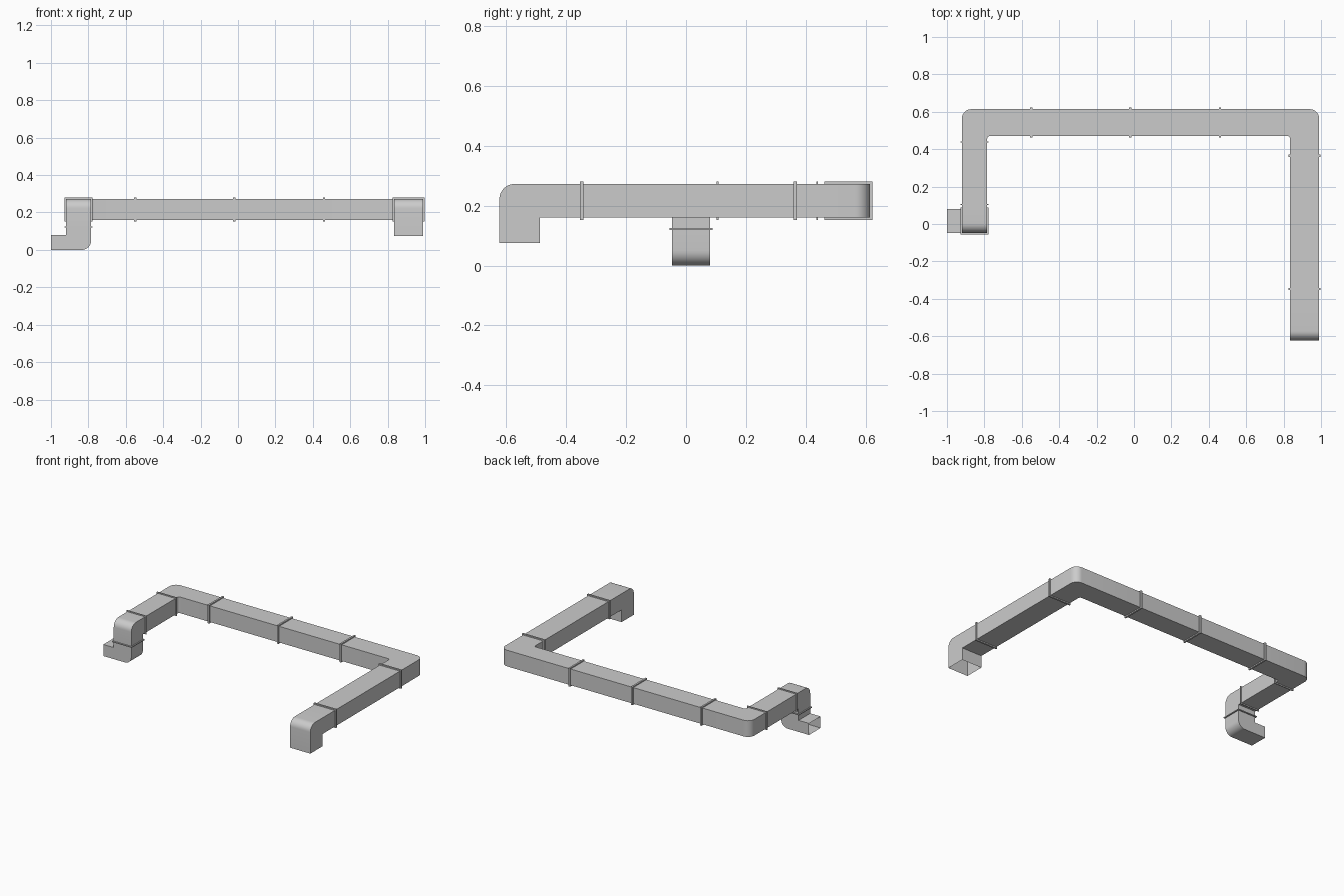
import bpy, bmesh, math
from mathutils import Vector

if "Cube" in bpy.data.objects:
    bpy.data.objects.remove(bpy.data.objects["Cube"])


def finish(name, bm):
    bmesh.ops.remove_doubles(bm, verts=bm.verts, dist=1e-5)
    bmesh.ops.recalc_face_normals(bm, faces=bm.faces)
    me = bpy.data.meshes.new(name)
    bm.to_mesh(me)
    bm.free()
    ob = bpy.data.objects.new(name, me)
    bpy.context.collection.objects.link(ob)
    bpy.context.view_layer.objects.active = ob
    ob.select_set(True)
    bpy.ops.object.shade_smooth_by_angle(angle=math.radians(30))
    ob.select_set(False)


def loft(bm, rings, closed=False):
    vs = [[bm.verts.new(p) for p in r] for r in rings]
    n = len(vs)
    for i in range(n if closed else n - 1):
        a, b = vs[i], vs[(i + 1) % n]
        for j in range(4):
            k = (j + 1) % 4
            bm.faces.new((a[j], a[k], b[k], b[j]))


def place(p, axis, d):
    """Lift a 2D point into 3D, with d along the given axis."""
    c = list(p)
    c.insert(axis, d)
    return Vector(c)


def rounded(a, c, b, r, n=8):
    """Polyline a-c-b with the corner c rounded to radius r."""
    a, c, b = Vector(a), Vector(c), Vector(b)
    u, v = (a - c).normalized() * r, (b - c).normalized() * r
    arc = []
    for i in range(n + 1):
        t = math.pi / 2 * i / n
        arc.append(c + u * (1 - math.sin(t)) + v * (1 - math.cos(t)))
    return [a] + arc + [b]


def elbow(name, axis, lo, hi, outer, inner, r_in=0.0, r_out=0.05):
    """Open bent duct: outer and inner polylines, spanning lo..hi along axis."""
    bm = bmesh.new()
    rings = [[place(o, axis, lo), place(o, axis, hi), place(i, axis, hi), place(i, axis, lo)]
             for o, i in zip(rounded(*outer, r_out), rounded(*inner, r_in))]
    loft(bm, rings)
    finish(name, bm)


def rect(axis, at, box, grow=0.0):
    a0, a1, b0, b1 = box
    return [place(p, axis, at) for p in ((a0 - grow, b0 - grow), (a1 + grow, b0 - grow),
                                         (a1 + grow, b1 + grow), (a0 - grow, b1 + grow))]


def straight(name, axis, start, end, box):
    bm = bmesh.new()
    loft(bm, [rect(axis, start, box), rect(axis, end, box)])
    finish(name, bm)


def flange(name, axis, at, box, thick=0.012, grow=0.008):
    bm = bmesh.new()
    h = thick / 2
    loft(bm, [rect(axis, at - h, box), rect(axis, at - h, box, grow),
              rect(axis, at + h, box, grow), rect(axis, at + h, box)], closed=True)
    finish(name, bm)


# Main duct edges
L0, L1 = -0.92, -0.785      # left run, x
R0, R1 = 0.835, 0.99        # right run, x
B0, B1 = 0.47, 0.614        # back run, y
Z0, Z1 = 0.16, 0.272        # height of the upper runs
V0, V1 = -0.047, 0.08       # riser, y
F = -0.622                  # front end of right run

# Left outlet, riser and turn to the back
elbow("outlet_elbow", 1, V0, V1, [(-1, 0), (L1, 0), (L1, 0.12)],
      [(-1, 0.08), (L0, 0.08), (L0, 0.12)])
elbow("riser_elbow", 0, L0, L1, [(V0, 0.12), (V0, Z1), (0.105, Z1)],
      [(V1, 0.12), (V1, Z0), (0.105, Z0)])
straight("left_duct", 1, 0.105, 0.44, (L0, L1, Z0, Z1))

# Back run with its two flat corners
elbow("left_corner", 2, Z0, Z1, [(L0, 0.44), (L0, B1), (-0.55, B1)],
      [(L1, 0.44), (L1, B0), (-0.55, B0)], r_in=0.015)
straight("back_duct_left", 0, -0.55, -0.02, (B0, B1, Z0, Z1))
straight("back_duct_right", 0, -0.02, 0.46, (B0, B1, Z0, Z1))
elbow("right_corner", 2, Z0, Z1, [(0.46, B1), (R1, B1), (R1, 0.365)],
      [(0.46, B0), (R0, B0), (R0, 0.365)], r_in=0.015)

# Right run and its drop
straight("right_duct", 1, 0.365, -0.348, (R0, R1, Z0, Z1))
elbow("drop_elbow", 0, R0, R1, [(-0.348, Z1), (F, Z1), (F, 0.075)],
      [(-0.348, Z0), (-0.487, Z0), (-0.487, 0.075)])

# Joint flanges
flange("riser_flange", 2, 0.122, (L0, L1, V0, V1), thick=0.006)
for i, y in enumerate((0.105, 0.438)):
    flange(f"left_flange_{i + 1}", 1, y, (L0, L1, Z0, Z1), thick=0.006)
for i, x in enumerate((-0.55, -0.02, 0.46)):
    flange(f"back_flange_{i + 1}", 0, x, (B0, B1, Z0, Z1))
for i, y in enumerate((0.365, -0.348)):
    flange(f"right_flange_{i + 1}", 1, y, (R0, R1, Z0, Z1))
